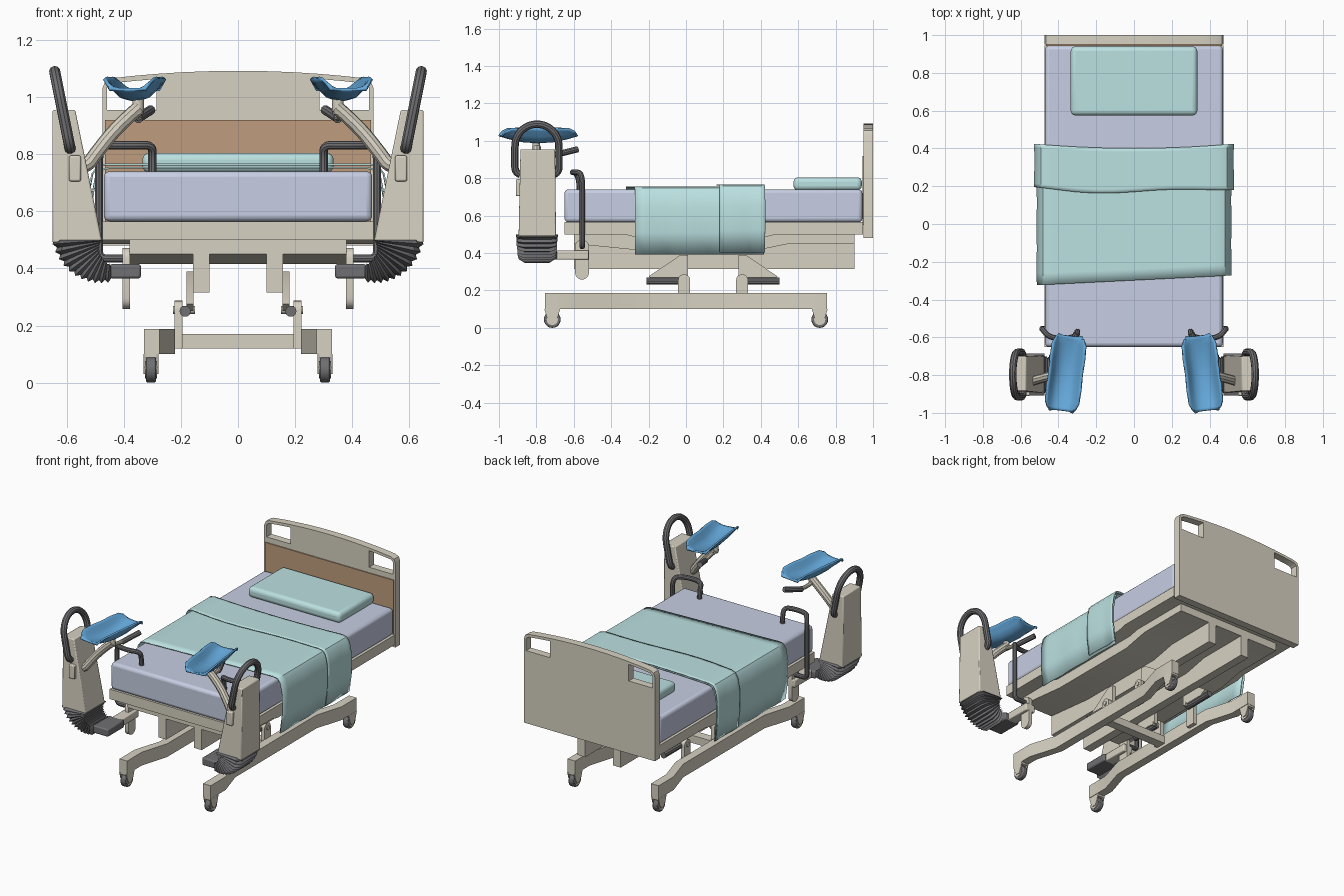
import bpy, bmesh, math
from mathutils import Matrix, Vector

if "Cube" in bpy.data.objects:
    bpy.data.objects.remove(bpy.data.objects["Cube"])


def material(name, r, g, b):
    m = bpy.data.materials.new(name)
    m.diffuse_color = (r, g, b, 1)
    m.use_nodes = True
    m.node_tree.nodes["Principled BSDF"].inputs["Base Color"].default_value = m.diffuse_color
    return m


BEIGE = material("beige", .68, .64, .54)
DARK = material("dark_grey", .16, .16, .17)
TEAL = material("teal", .50, .75, .75)
LILAC = material("lilac", .57, .62, .77)
BLUE = material("blue", .13, .40, .72)
BROWN = material("brown", .52, .34, .21)


def finish(ob, mat, mirror=False, bevel=0, seg=2, solid=0):
    ob.data.materials.clear()
    ob.data.materials.append(mat)
    if solid:
        m = ob.modifiers.new("solid", 'SOLIDIFY')
        m.thickness, m.offset = solid, 1
    if bevel:
        m = ob.modifiers.new("bevel", 'BEVEL')
        m.width, m.segments, m.limit_method = bevel, seg, 'ANGLE'
    if mirror:
        m = ob.modifiers.new("mirror", 'MIRROR')
        m.use_mirror_merge = False
    bpy.ops.object.select_all(action='DESELECT')
    ob.select_set(True)
    bpy.context.view_layer.objects.active = ob
    bpy.ops.object.shade_smooth_by_angle(angle=math.radians(35))
    return ob


def loft(name, rings, mat, closed=True, **kw):
    bm = bmesh.new()
    vs = [[bm.verts.new(p) for p in r] for r in rings]
    n = len(rings[0])
    for a, b in zip(vs, vs[1:]):
        for i in range(n if closed else n - 1):
            j = (i + 1) % n
            bm.faces.new((a[i], a[j], b[j], b[i]))
    if closed:
        bm.faces.new(vs[0])
        bm.faces.new(vs[-1])
    bmesh.ops.recalc_face_normals(bm, faces=bm.faces)
    me = bpy.data.meshes.new(name)
    bm.to_mesh(me)
    bm.free()
    ob = bpy.data.objects.new(name, me)
    bpy.context.collection.objects.link(ob)
    return finish(ob, mat, **kw)


def prism(name, pts, axis, a, b, mat, **kw):
    put = {'x': lambda d, p: (d, p[0], p[1]), 'y': lambda d, p: (p[0], d, p[1]),
           'z': lambda d, p: (p[0], p[1], d)}[axis]
    return loft(name, [[put(d, p) for p in pts] for d in (a, b)], mat, **kw)


def box(name, x0, x1, y0, y1, z0, z1, mat, **kw):
    return prism(name, [(x0, y0), (x1, y0), (x1, y1), (x0, y1)], 'z', z0, z1, mat, **kw)


def circle(cx, cy, r, n=20, a0=0, a1=None):
    if a1 is None:
        return [(cx + r * math.cos(math.tau * i / n), cy + r * math.sin(math.tau * i / n)) for i in range(n)]
    return [(cx + r * math.cos(a0 + (a1 - a0) * i / n), cy + r * math.sin(a0 + (a1 - a0) * i / n))
            for i in range(n + 1)]


def curve_object(name, cu):
    ob = bpy.data.objects.new(name, cu)
    bpy.context.collection.objects.link(ob)
    bpy.ops.object.select_all(action='DESELECT')
    ob.select_set(True)
    bpy.context.view_layer.objects.active = ob
    bpy.ops.object.convert(target='MESH')
    return bpy.context.view_layer.objects.active


def tube(name, pts, r, mat, **kw):
    cu = bpy.data.curves.new(name, 'CURVE')
    cu.dimensions, cu.bevel_depth, cu.bevel_resolution, cu.use_fill_caps = '3D', r, 3, True
    s = cu.splines.new('NURBS')
    s.points.add(len(pts) - 1)
    for p, q in zip(s.points, pts):
        p.co = (*q, 1)
    s.order_u, s.use_endpoint_u, s.resolution_u = 3, True, 6
    return finish(curve_object(name, cu), mat, **kw)


# headboard: arched outline with two hand holes
def arch(x):
    return 1.092 - .03 * (x / .475) ** 2


cu = bpy.data.curves.new("headboard", 'CURVE')
cu.dimensions, cu.fill_mode, cu.extrude = '2D', 'BOTH', .025
top = [(x / 100, arch(x / 100)) for x in range(-44, 45, 8)]
outline = [(.475, .48), (.475, 1.03), (.465, 1.055)] + top[::-1] + [(-.465, 1.055), (-.475, 1.03), (-.475, .48)]
hole = [(.285, .955), (.458, .955), (.458, 1.035), (.44, arch(.44) - .018), (.36, arch(.36) - .018), (.285, arch(.285) - .018)]
for pts in (outline, hole, [(-x, z) for x, z in hole]):
    s = cu.splines.new('POLY')
    s.points.add(len(pts) - 1)
    s.use_cyclic_u = True
    for p, q in zip(s.points, pts):
        p.co = (*q, 0, 1)
head = curve_object("headboard", cu)
head.data.transform(Matrix.Translation((0, .975, 0)) @ Matrix.Rotation(math.pi / 2, 4, 'X'))
finish(head, BEIGE)
box("headboard_panel", -.465, .465, .943, .952, .55, .92, BROWN)

# mattress, pillow and deck
box("mattress", -.47, .47, -.65, .943, .565, .74, LILAC, bevel=.02, seg=3)
box("pillow", -.335, .335, .575, .94, .735, .805, TEAL, bevel=.025, seg=4)
prism("deck", [(-.65, .565), (.945, .565), (.945, .5), (.48, .5), (.42, .485), (-.27, .485), (-.33, .5), (-.65, .5)],
      'x', -.475, .475, BEIGE)
prism("sub_frame", [(-.6, .5), (.9, .5), (.9, .45), (.55, .45), (.38, .415), (-.25, .415), (-.6, .45)],
      'x', -.38, .38, BEIGE)
box("deck_beam", .1, .157, -.6, .9, .315, .46, BEIGE, mirror=True)

# base rails, cross bar and lift linkage
side = [(.275, -.755), (.33, -.755), (.33, -.6), (.275, -.42), (.275, .42), (.33, .6), (.33, .755),
        (.275, .755), (.275, .6), (.22, .42), (.22, -.42), (.275, -.6)]
prism("base_rail", side, 'z', .1, .187, BEIGE, mirror=True)
box("cross_bar", -.225, .225, -.03, .03, .12, .17, BEIGE)
for y, d in ((-.01, -1), (.3, 1)):
    link = circle(y, .255, .032, 10, 0, math.pi) + [(y - .032, .12), (y + .032, .12)]
    prism("lift_link", link, 'x', .195, .222, BEIGE, mirror=True)
    prism("lift_pin", circle(y, .255, .014, 12), 'x', .15, .228, BEIGE, mirror=True)
    plate = [(y - d * .02, .39), (y + d * .02, .39), (y + d * .19, .275), (y + d * .15, .25), (y - d * .02, .25)]
    prism("lift_bracket", plate, 'x', .155, .18, BEIGE, mirror=True)
    tube("lift_arm", [(.185, y - d * .01, .25), (.185, y + d * .1, .25), (.185, y + d * .2, .25)], .02, DARK, mirror=True)

# casters
for y in (-.715, .715):
    prism("caster_wheel", circle(y, .045, .045), 'x', .287, .322, DARK, mirror=True, bevel=.006)
    prism("caster_hub", circle(y, .045, .03), 'x', .283, .326, BEIGE, mirror=True)
    fork = [(y - .042, .1), (y + .042, .1), (y + .03, .06), (y + .014, .03), (y - .014, .03), (y - .03, .06)]
    for x in (.278, .324):
        prism("caster_fork", fork, 'x', x, x + .007, BEIGE, mirror=True)
    box("caster_top", .28, .33, y - .038, y + .038, .088, .102, BEIGE, mirror=True)


# draped blanket and its folded-back band
def drape(name, front, back, grow, lift):
    edge = [(.488, .40), (.505, .52), (.508, .65), (.495, .725), (.478, .75), (.45, .757)]
    cross = [(-x, z) for x, z in edge] + [(x / 10, .757) for x in range(-4, 5)] + edge[::-1]
    rings = []
    for i in range(13):
        t = i / 12
        ring = []
        for x, z in cross:
            y = front(x) * (1 - t) + back(x) * t
            wave = .006 * math.sin(14 * y + 3 * x) * (.757 - z) / .3
            ring.append((x * grow + math.copysign(wave, x), y, z + lift))
        rings.append(ring)
    return loft(name, rings, TEAL, closed=False, solid=.006)


def back_edge(x):
    return .395 + .09 * x * x


drape("blanket", lambda x: -.298 + .05 * x, back_edge, 1, -.008)
drape("blanket_fold", lambda x: .17 + .07 * x * x + .01 * math.sin(8 * x), lambda x: back_edge(x) + .006, 1.025, .004)

# side columns at the foot, with flexible bellows below
def slab(x0, x1, y0, y1, z):
    return [(x0, y0, z), (x1, y0, z), (x1, y1, z), (x0, y1, z)]


loft("column", [slab(.475, .65, -.895, -.695, .49), slab(.57, .65, -.885, -.7, .955)], BEIGE, mirror=True, bevel=.006)
rings = []
for i in range(23):
    t = i / 22
    a, rib = t * math.pi / 2, (.008 if i % 2 else -.004)
    r0, r1, h = .03 + .06 * t - rib / 2, .2 - .06 * t + rib, .105 - .02 * t + rib
    rings.append([(.445 + r * math.cos(a), -.797 + y, .5 - r * math.sin(a))
                  for r, y in ((r0, -h), (r1 - .02, -h), (r1, -h + .03), (r1, h - .03), (r1 - .02, h), (r0, h))])
loft("bellows", rings, DARK, mirror=True)
box("foot_block", .34, .45, -.86, -.69, .365, .415, DARK, mirror=True, bevel=.008)
box("foot_arm", .355, .425, -.7, -.52, .365, .415, BEIGE, mirror=True, bevel=.006)
ear = circle(-.556, .295, .037, 8, math.pi, math.tau) + circle(-.556, .435, .037, 8, 0, math.pi)
prism("mount_plate", ear, 'x', .378, .404, BEIGE, mirror=True)

# bent grab rail beside the mattress and column handle
tube("grab_rail", [(.39, -.555, .435), (.44, -.555, .435), (.487, -.555, .435), (.487, -.555, .49), (.487, -.555, .7),
                   (.487, -.555, .83), (.45, -.6, .832), (.36, -.61, .832), (.30, -.59, .832),
                   (.30, -.57, .79), (.30, -.57, .735)], .015, DARK, mirror=True)
path = [(-.09, .82), (-.118, .83), (-.118, .9)] + circle(0, .972, .118, 12, math.pi, 0) + [(.118, .9), (.118, .83), (.09, .82)]
tube("column_handle", [(.588 + (z - .82) * .2, -.797 + y, z) for y, z in path], .02, DARK, mirror=True)

# armrest support: block, bent arm, post and hand grip
box("arm_block", .55, .592, -.91, -.71, .705, .795, BEIGE, mirror=True, bevel=.006)
tube("support_arm", [(.575, -.84, .75), (.53, -.83, .755), (.5, -.82, .80), (.42, -.80, .90), (.345, -.8, .965)], .025, BEIGE, mirror=True)
prism("arm_post", circle(.35, -.8, .02, 16), 'z', .94, .995, BEIGE, mirror=True)
tube("grip_stem", [(.36, -.8, .94), (.36, -.74, .925), (.345, -.68, .93)], .013, BEIGE, mirror=True)
tube("hand_grip", [(.35, -.7, .925), (.33, -.64, .94), (.305, -.58, .955)], .017, DARK, mirror=True)

# blue forearm troughs
turn = Matrix.Translation((.362, -.79, 0)) @ Matrix.Rotation(math.radians(7), 4, 'Z')
half = [(.095, .078), (.085, .065), (.07, .035), (.045, .008), (.015, 0)]
cross = [(-u, w) for u, w in half] + half[::-1]
rings = []
for t, s, h in ((-.2, .68, .45), (-.185, .84, .75), (-.155, .97, .95), (-.08, 1, 1), (0, .97, .98),
                (.08, 1, 1), (.155, .97, .95), (.185, .84, .75), (.2, .68, .45)):
    rings.append([turn @ Vector((u * s, t, .987 + w * h + .035 * (t / .2) ** 2 * (1 - w / .078))) for u, w in cross])
loft("armrest", rings, BLUE, closed=False, mirror=True, solid=.01)
